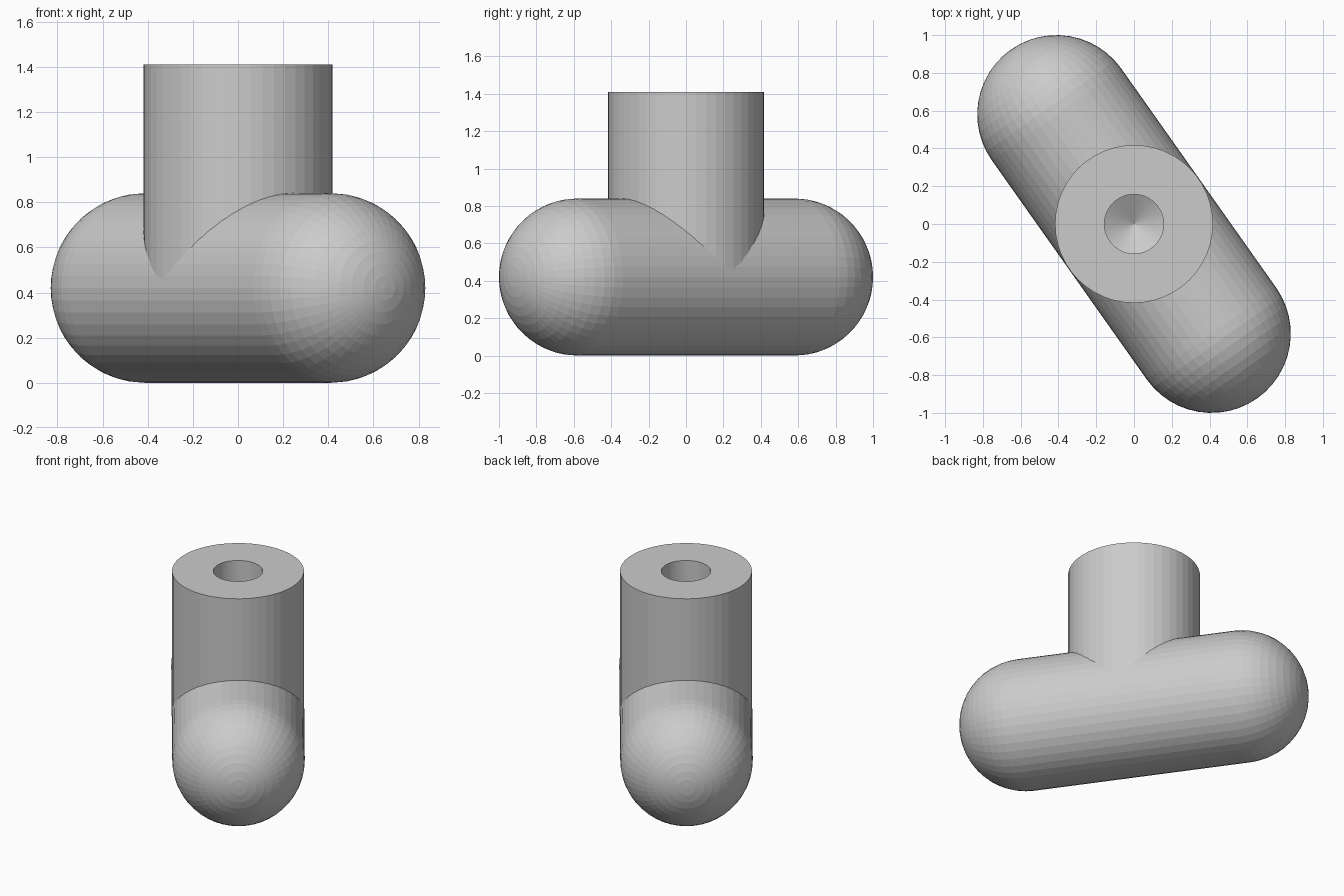
import bpy, bmesh
from math import pi, sin, cos, atan2, hypot
from mathutils import Matrix

if "Cube" in bpy.data.objects:
    bpy.data.objects.remove(bpy.data.objects["Cube"])

R = 0.42
SEGMENTS = 48


def lathe(name, profile):
    """Revolve an (r, z) profile around the z axis into a closed solid."""
    bm = bmesh.new()
    verts = [bm.verts.new((r, 0, z)) for r, z in profile]
    edges = [bm.edges.new(pair) for pair in zip(verts, verts[1:])]
    bmesh.ops.spin(bm, geom=verts + edges, cent=(0, 0, 0), axis=(0, 0, 1),
                   angle=2 * pi, steps=SEGMENTS)
    bmesh.ops.remove_doubles(bm, verts=bm.verts, dist=1e-4)
    bmesh.ops.recalc_face_normals(bm, faces=bm.faces)
    mesh = bpy.data.meshes.new(name)
    bm.to_mesh(mesh)
    bm.free()
    obj = bpy.data.objects.new(name, mesh)
    bpy.context.collection.objects.link(obj)
    return obj


def boolean(obj, tool, operation):
    mod = obj.modifiers.new(operation.title(), 'BOOLEAN')
    mod.operation = operation
    mod.solver = 'EXACT'
    mod.object = tool
    tool.hide_render = True
    tool.hide_set(True)


# Lying capsule crossbar with hemispherical ends
cx, cy = 0.41, -0.58
half = hypot(cx, cy)
n = 12
arc = [(R * sin(i * pi / 2 / n), R * cos(i * pi / 2 / n)) for i in range(n + 1)]
arc[0] = (0, R)
profile = [(r, half + z) for r, z in arc] + [(r, -half - z) for r, z in reversed(arc)]
bar = lathe("crossbar_with_stem", profile)
bar.data.transform(Matrix.Translation((0, 0, R))
                   @ Matrix.Rotation(atan2(cy, cx), 4, 'Z')
                   @ Matrix.Rotation(pi / 2, 4, 'Y'))

# Upright stem merged into the crossbar
stem = lathe("stem", [(0, 0.43), (0.418, 0.43), (0.418, 1.41), (0, 1.41)])
boolean(bar, stem, 'UNION')

# Blind bore with a conical drill tip
bore = lathe("bore_cutter", [(0, 0.62), (0.157, 0.71), (0.157, 1.5), (0, 1.5)])
boolean(bar, bore, 'DIFFERENCE')

# Bake the booleans and drop the helpers
bpy.context.view_layer.update()
final = bpy.data.meshes.new_from_object(
    bar.evaluated_get(bpy.context.evaluated_depsgraph_get()))
bar.modifiers.clear()
bar.data = final
for tool in (stem, bore):
    bpy.data.objects.remove(tool)
